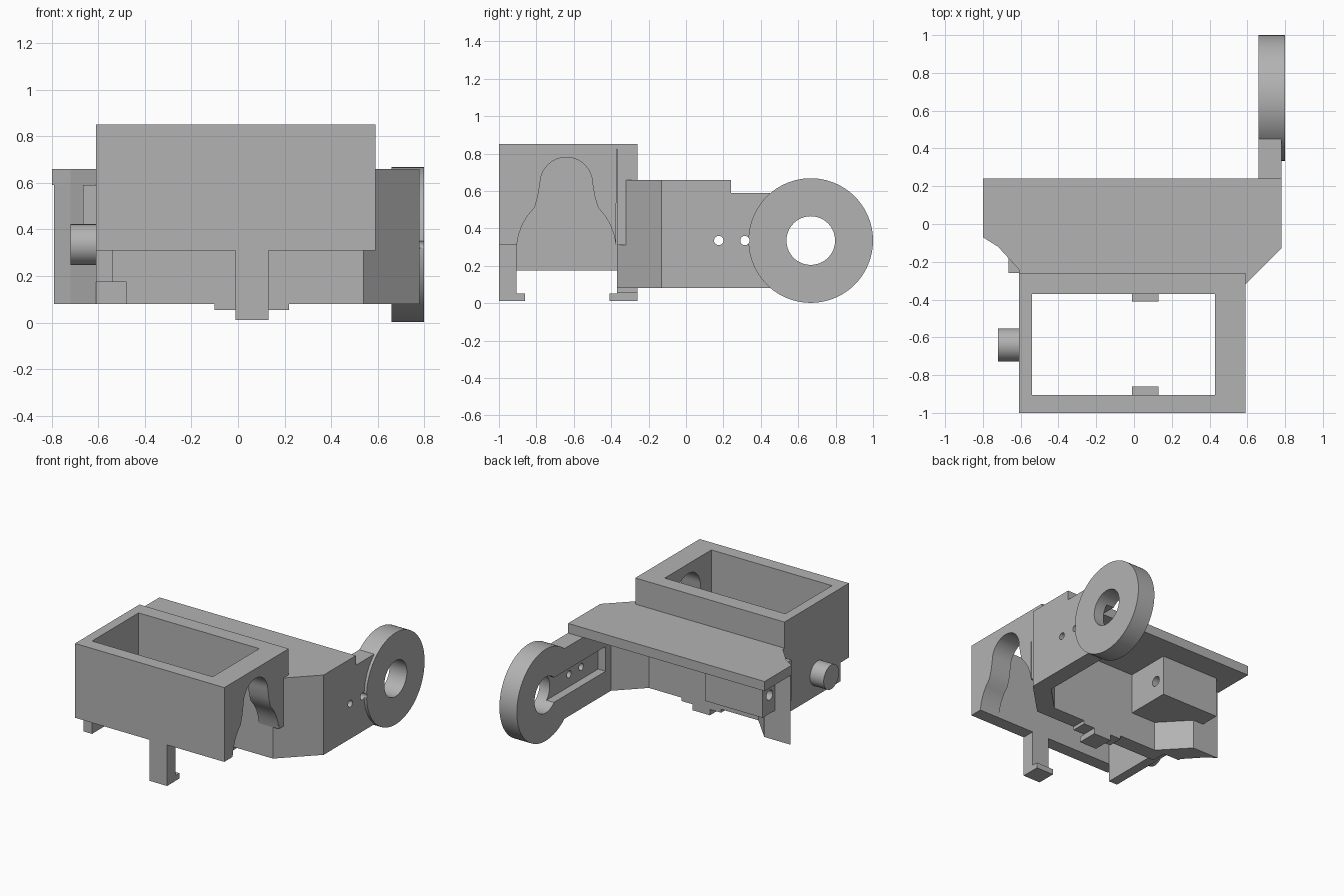
import bpy, bmesh, math
from mathutils import Matrix, Vector

if "Cube" in bpy.data.objects:
    bpy.data.objects.remove(bpy.data.objects["Cube"], do_unlink=True)

grey = bpy.data.materials.new("plain grey")
grey.use_nodes = True
tone = (0.45, 0.45, 0.45, 1)
grey.diffuse_color = tone
grey.node_tree.nodes["Principled BSDF"].inputs["Base Color"].default_value = tone


def finish(name, bm):
    bmesh.ops.recalc_face_normals(bm, faces=bm.faces)
    mesh = bpy.data.meshes.new(name)
    bm.to_mesh(mesh)
    bm.free()
    mesh.materials.append(grey)
    ob = bpy.data.objects.new(name, mesh)
    bpy.context.scene.collection.objects.link(ob)
    return ob


def prism(name, points, lo, hi, axis="z"):
    """Extrude an outline: xy outline along z, or yz outline along x."""
    bm = bmesh.new()
    place = (lambda a, b: (a, b, lo)) if axis == "z" else (lambda a, b: (lo, a, b))
    push = Vector((0, 0, hi - lo)) if axis == "z" else Vector((hi - lo, 0, 0))
    face = bm.faces.new([bm.verts.new(place(a, b)) for a, b in points])
    grown = bmesh.ops.extrude_face_region(bm, geom=[face])["geom"]
    bmesh.ops.translate(bm, vec=push, verts=[v for v in grown if isinstance(v, bmesh.types.BMVert)])
    return finish(name, bm)


def block(name, x, y, z):
    return prism(name, [(x[0], y[0]), (x[1], y[0]), (x[1], y[1]), (x[0], y[1])], *z)


def rod(name, x, y, z, r, sides=32):
    """Cylinder lying along x."""
    bm = bmesh.new()
    turn = Matrix.Translation((sum(x) / 2, y, z)) @ Matrix.Rotation(math.pi / 2, 4, "Y")
    bmesh.ops.create_cone(bm, cap_ends=True, segments=sides, radius1=r, radius2=r,
                          depth=x[1] - x[0], matrix=turn)
    return finish(name, bm)


def combine(target, other, operation):
    mod = target.modifiers.new(operation.lower(), "BOOLEAN")
    mod.operation, mod.object, mod.solver = operation, other, "EXACT"
    bpy.context.view_layer.objects.active = target
    bpy.ops.object.modifier_apply(modifier=mod.name)
    bpy.data.objects.remove(other, do_unlink=True)


def smooth(ob):
    bpy.ops.object.select_all(action="DESELECT")
    ob.select_set(True)
    bpy.context.view_layer.objects.active = ob
    bpy.ops.object.shade_smooth_by_angle(angle=math.radians(30))


# Open box: front, left-hand and back walls
front, back = (-1, -0.905), (-0.37, -0.26)
block("box_front_wall", (-0.61, 0.59), front, (0.31, 0.85))
block("box_side_wall", (-0.61, -0.54), (-0.905, -0.37), (0.175, 0.85))
block("box_back_wall", (-0.61, 0.59), back, (0.31, 0.85))
block("back_panel_upper", (-0.61, 0.54), back, (0.175, 0.31))
block("back_panel_lower", (-0.48, 0.54), back, (0.08, 0.175))
block("back_panel_step", (-0.1, 0.22), back, (0.055, 0.08))

# Side wall with a bell-shaped opening
mid, crown = -0.64, 0.64
flare = [(0.265, 0.31), (0.255, 0.365), (0.235, 0.42), (0.205, 0.47), (0.17, 0.51), (0.152, 0.57)]
dome = [(0.14 * math.cos(math.pi * i / 20), crown + 0.14 * math.sin(math.pi * i / 20)) for i in range(21)]
arch = [(mid - d, z) for d, z in flare] + [(mid - d, z) for d, z in dome]
arch += [(mid + d, z) for d, z in reversed(flare)]
outline = [(-0.37, 0.85), (-0.905, 0.85)] + arch
smooth(prism("box_arched_wall", outline, 0.43, 0.59, "x"))

# Clips with inward hooks
clip = (-0.01, 0.13)
block("front_clip", clip, front, (0.012, 0.31))
block("front_clip_hook", clip, (-0.905, -0.86), (0.012, 0.052))
block("back_clip", clip, back, (0.012, 0.08))
block("back_clip_hook", clip, (-0.41, -0.37), (0.012, 0.052))

# Side peg
smooth(rod("side_peg", (-0.72, -0.6), -0.64, 0.335, 0.088))

# Shelf behind the box
block_edge = [(-0.8, 0.24), (-0.8, -0.07), (-0.72, -0.12), (-0.61, -0.24)]
prism("shelf", block_edge + [(-0.61, -0.26), (0.54, -0.26), (0.54, -0.36), (0.78, -0.13), (0.78, 0.24)],
      0.59, 0.66)

# Faceted post under one shelf corner
prism("corner_post", [(-0.79, -0.07), (-0.72, -0.12), (-0.61, -0.24), (-0.61, -0.26),
                      (-0.48, -0.26), (-0.4, -0.26), (-0.58, -0.07)], 0.08, 0.59)

# Bored block under the shelf
bearing = block("bored_block", (-0.665, -0.2), (-0.26, 0.07), (0.295, 0.59))
combine(bearing, rod("bore_cutter", (-0.8, 0), -0.01, 0.43, 0.036), "DIFFERENCE")
smooth(bearing)

# Angled panel joining the back panel to the arm
prism("angled_panel", [(0.54, -0.37), (0.78, -0.13), (0.78, -0.08), (0.66, -0.08), (0.48, -0.26), (0.48, -0.37)],
      0.08, 0.66)

# Arm and ring, with a slot and small holes
arm = prism("ring_arm", [(-0.08, 0.08), (0.45, 0.08), (0.45, 0.59), (0.235, 0.59), (0.235, 0.66), (-0.08, 0.66)],
            0.66, 0.78, "x")
ring_y, ring_z = 0.667, 0.335
combine(arm, rod("ring", (0.66, 0.8), ring_y, ring_z, 0.333, 96), "UNION")
combine(arm, rod("ring_cutter", (0.5, 1), ring_y, ring_z, 0.13, 64), "DIFFERENCE")
combine(arm, block("slot_cutter", (0.6, 0.72), (-0.02, ring_y), (0.245, 0.425)), "DIFFERENCE")
for y in (0.175, 0.315):
    combine(arm, rod("hole_cutter", (0.5, 1), y, ring_z, 0.025, 24), "DIFFERENCE")
smooth(arm)
